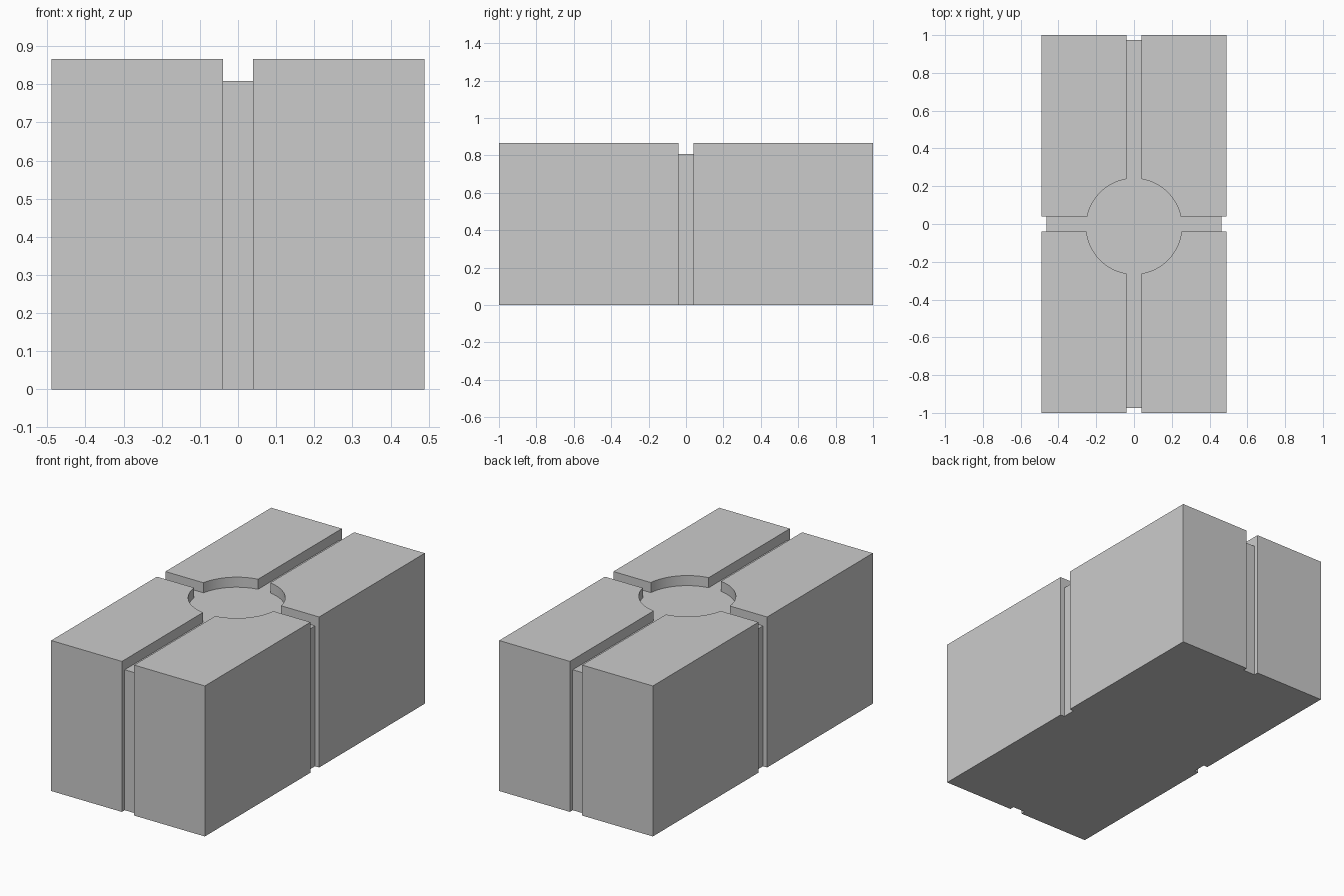
import bpy, bmesh, math

if "Cube" in bpy.data.objects:
    bpy.data.objects.remove(bpy.data.objects["Cube"])

X, Y = 0.489, 1.0            # half width and half length
FLOOR, TOP = 0.808, 0.866    # recess floor and top surface heights
GAP, INSET = 0.039, 0.026    # groove half width, groove depth on the sides
R, CY = 0.253, -0.012        # round recess radius and centre y
STEPS = 14


def inner_path(sx, sy):
    """Inner edge of one quadrant: side groove, arc, end groove."""
    a0 = math.atan2(sy * GAP - CY, sx * math.sqrt(R**2 - (sy * GAP - CY)**2))
    a1 = math.atan2(sy * math.sqrt(R**2 - GAP**2), sx * GAP)
    d = (a1 - a0 + math.pi) % (2 * math.pi) - math.pi
    arc = [(R * math.cos(a0 + d * i / STEPS), CY + R * math.sin(a0 + d * i / STEPS))
           for i in range(STEPS + 1)]
    return [(sx * (X - INSET), sy * GAP)] + arc + [(sx * GAP, sy * (Y - INSET))]


bm = bmesh.new()

# Plan: four corner pads around a cross-and-circle floor
floor_loop, pads = [], []
for sx, sy in ((1, 1), (-1, 1), (-1, -1), (1, -1)):
    inner = [bm.verts.new((x, y, 0)) for x, y in inner_path(sx, sy)]
    outer = [bm.verts.new((x * sx, y * sy, 0)) for x, y in ((GAP, Y), (X, Y), (X, GAP))]
    loop = inner + outer
    pads.append(bm.faces.new(loop if sx * sy < 0 else loop[::-1]))
    floor_loop += inner if sx * sy > 0 else inner[::-1]
bm.faces.new(floor_loop)
bm.normal_update()
bottom = list(bm.faces)

# Body: raise the whole plan to the recess floor
res = bmesh.ops.extrude_face_region(bm, geom=bottom, use_keep_orig=True)["geom"]
for v in (g for g in res if isinstance(g, bmesh.types.BMVert)):
    v.co.z = FLOOR

# Raised pads: lift the four corners to the top surface
caps = [f for f in bm.faces
        if all(v.co.z > 0.1 for v in f.verts)
        and any(abs(abs(v.co.x) - X) < 1e-4 and abs(abs(v.co.y) - Y) < 1e-4 for v in f.verts)]
res = bmesh.ops.extrude_face_region(bm, geom=caps)["geom"]
for v in (g for g in res if isinstance(g, bmesh.types.BMVert)):
    v.co.z = TOP
old = [f for f in caps if f.is_valid]
if old:
    bmesh.ops.delete(bm, geom=old, context='FACES_ONLY')

# Single flat underside
under = [f for f in bm.faces if all(v.co.z < 1e-5 for v in f.verts)]
bmesh.ops.dissolve_faces(bm, faces=under, use_verts=True)
bmesh.ops.recalc_face_normals(bm, faces=bm.faces)

mesh = bpy.data.meshes.new("grooved_block")
bm.to_mesh(mesh)
bm.free()
block = bpy.data.objects.new("grooved_block", mesh)
bpy.context.collection.objects.link(block)
bpy.context.view_layer.objects.active = block
block.select_set(True)
bpy.ops.object.shade_smooth_by_angle(angle=math.radians(30))
